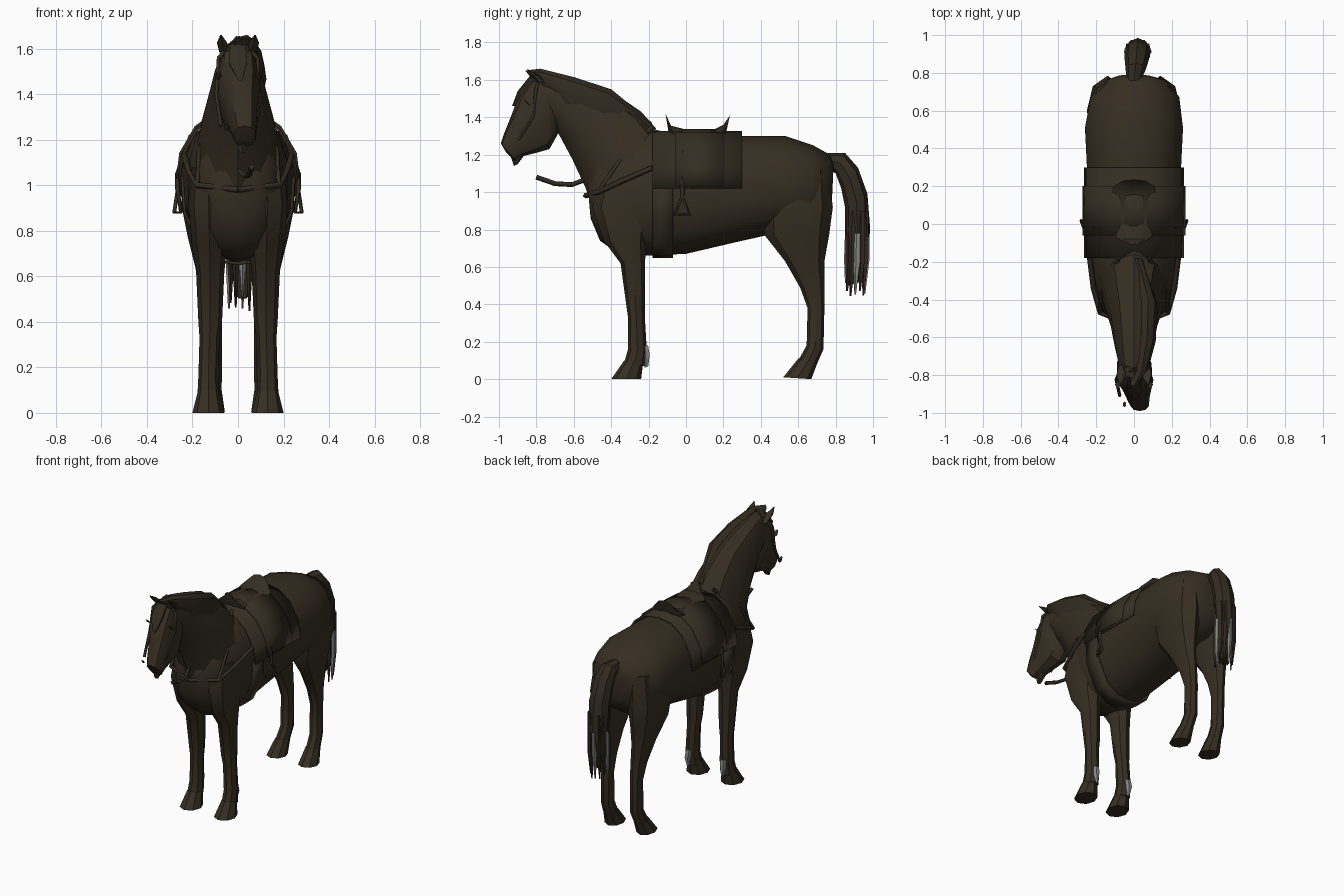
import bpy
import bmesh
import math
import random
from mathutils import Vector

random.seed(4)
default_cube = bpy.data.objects.get("Cube")
if default_cube:
    bpy.data.objects.remove(default_cube, do_unlink=True)


def make_material(name, colour):
    material = bpy.data.materials.new(name)
    material.use_nodes = True
    material.diffuse_color = (*colour, 1)
    shader = material.node_tree.nodes["Principled BSDF"]
    shader.inputs["Base Color"].default_value = (*colour, 1)
    shader.inputs["Roughness"].default_value = 0.9
    return material


coat = make_material("dark_brown_coat", (0.037, 0.027, 0.016))
leather = make_material("brown_leather", (0.035, 0.026, 0.016))
hair = make_material("dark_hair", (0.032, 0.024, 0.015))
pale = make_material("pale_grey_hair", (0.25, 0.25, 0.25))


def finish(name, bm, material, angle=38):
    """Turn a bmesh into a named, coloured object with sharp creases kept."""
    bmesh.ops.recalc_face_normals(bm, faces=bm.faces)
    mesh = bpy.data.meshes.new(name)
    bm.to_mesh(mesh)
    bm.free()
    mesh.materials.append(material)
    part = bpy.data.objects.new(name, mesh)
    bpy.context.collection.objects.link(part)
    bpy.ops.object.select_all(action='DESELECT')
    part.select_set(True)
    bpy.context.view_layer.objects.active = part
    bpy.ops.object.shade_smooth_by_angle(angle=math.radians(angle))
    return part


def rounded(value, power):
    return math.copysign(abs(value) ** power, value)


def loft(name, rings, material, sides=10, side=1, power=1):
    """Each ring: first (y, z), second (y, z), half width, x centre.
    A power below one makes the section boxier."""
    bm = bmesh.new()
    loops = []
    for y1, z1, y2, z2, width, centre in rings:
        first, second = Vector((0, y1, z1)), Vector((0, y2, z2))
        middle, axis = (first + second) / 2, (first - second) / 2
        loop = []
        for i in range(sides):
            turn = math.tau * i / sides
            point = middle + axis * rounded(math.cos(turn), power)
            point.x = side * (centre + width * rounded(math.sin(turn), power))
            loop.append(bm.verts.new(point))
        loops.append(loop)
    for a, b in zip(loops, loops[1:]):
        for i in range(sides):
            j = (i + 1) % sides
            bm.faces.new((a[i], a[j], b[j], b[i]))
    bm.faces.new(loops[0])
    bm.faces.new(loops[-1])
    return finish(name, bm, material)


def sheet(name, outline, start, end, material, thickness=.012):
    """A strip with an x-z outline, mirrored over the back and run along y."""
    bm = bmesh.new()
    arch = [(-x, z) for x, z in outline] + [p for p in reversed(outline) if p[0]]
    rows = [[bm.verts.new((x, y, z)) for x, z in arch] for y in (start, end)]
    for i in range(len(arch) - 1):
        bm.faces.new((rows[0][i], rows[0][i + 1], rows[1][i + 1], rows[1][i]))
    part = finish(name, bm, material)
    solid = part.modifiers.new("thickness", 'SOLIDIFY')
    solid.thickness = thickness
    solid.offset = 0
    return part


def strap(name, points, material, radius=0.011):
    curve = bpy.data.curves.new(name, 'CURVE')
    curve.dimensions = '3D'
    curve.bevel_depth = radius
    curve.bevel_resolution = 0
    curve.use_fill_caps = True
    spline = curve.splines.new('POLY')
    spline.points.add(len(points) - 1)
    for target, point in zip(spline.points, points):
        target.co = (*point, 1)
    curve.materials.append(material)
    part = bpy.data.objects.new(name, curve)
    bpy.context.collection.objects.link(part)
    return part


# Trunk, from chest to rump
loft("trunk", [
    (-.53, 1.08, -.51, .86, .09, 0), (-.47, 1.22, -.46, .74, .165, 0),
    (-.36, 1.3, -.36, .67, .2, 0), (-.2, 1.34, -.22, .66, .225, 0),
    (0, 1.3, 0, .67, .235, 0), (.3, 1.3, .3, .74, .255, 0),
    (.53, 1.3, .48, .78, .265, 0), (.68, 1.25, .66, .8, .24, .005),
    (.77, 1.2, .75, .86, .16, .01), (.79, 1.16, .78, .95, .08, 0),
], coat, 14, power=.9)

# Neck, from withers to poll
loft("neck", [
    (-.16, 1.34, -.48, .85, .19, 0), (-.24, 1.43, -.54, 1.03, .165, 0),
    (-.4, 1.54, -.61, 1.18, .13, 0), (-.58, 1.6, -.68, 1.31, .108, 0),
    (-.72, 1.64, -.72, 1.36, .09, 0), (-.83, 1.64, -.76, 1.4, .07, 0),
], coat)

# Head with jaw and muzzle
loft("head", [
    (-.76, 1.64, -.67, 1.42, .07, 0), (-.84, 1.6, -.68, 1.32, .095, 0),
    (-.89, 1.53, -.73, 1.23, .095, .005), (-.93, 1.42, -.8, 1.21, .073, .015),
    (-.97, 1.32, -.88, 1.19, .058, .025), (-.99, 1.26, -.91, 1.17, .05, .03),
    (-.96, 1.21, -.92, 1.17, .03, .03),
], coat, power=.85)
loft("chin", [(-.94, 1.2, -.84, 1.23, .04, .02), (-.92, 1.14, -.9, 1.15, .015, .02)],
     coat, 6)

# Crest hair and forelock
loft("mane", [
    (-.18, 1.37, -.21, 1.3, .03, .02), (-.4, 1.55, -.46, 1.38, .05, .075),
    (-.6, 1.615, -.64, 1.45, .045, .07), (-.78, 1.66, -.76, 1.54, .035, .04),
    (-.86, 1.65, -.82, 1.6, .02, 0),
], hair, 8)
loft("forelock", [(-.82, 1.64, -.78, 1.6, .04, 0), (-.9, 1.54, -.86, 1.53, .045, 0),
                  (-.93, 1.46, -.91, 1.46, .01, .01)], hair, 6)

for label, side in (("left", 1), ("right", -1)):
    # Ears, eyes and nostrils
    loft(label + "_ear", [(-.8, 1.59, -.74, 1.58, .025, .06),
                          (-.83, 1.63, -.78, 1.62, .025, .07),
                          (-.85, 1.66, -.84, 1.655, .004, .075)], coat, 6, side)
    loft(label + "_eye", [(-.87, 1.5, -.83, 1.46, .012, .085),
                          (-.855, 1.48, -.845, 1.47, .005, .095)], hair, 8, side)
    loft(label + "_nostril", [(-.97, 1.27, -.94, 1.24, .01, .05),
                              (-.96, 1.25, -.95, 1.24, .004, .055)], hair, 6, side)

    # Front leg
    loft(label + "_front_leg", [
        (-.46, 1.08, -.2, 1.08, .07, .13), (-.5, .92, -.18, .92, .09, .13),
        (-.44, .74, -.21, .74, .078, .125), (-.35, .62, -.22, .62, .062, .122),
        (-.32, .4, -.22, .4, .052, .122), (-.31, .33, -.22, .33, .044, .125),
        (-.31, .16, -.21, .16, .044, .13), (-.33, .09, -.22, .07, .048, .13),
    ], coat, 8, side)
    loft(label + "_front_hoof", [(-.33, .1, -.23, .08, .048, .13),
                                 (-.4, 0, -.24, 0, .07, .13)], coat, 8, side)
    loft(label + "_fetlock_tuft", [(-.23, .18, -.2, .18, .02, .13),
                                   (-.23, .12, -.19, .13, .02, .135),
                                   (-.22, .06, -.2, .07, .006, .13)], pale, 5, side)

    # Hind leg with thigh and hock
    loft(label + "_hind_leg", [
        (.48, 1.12, .76, 1.12, .09, .13), (.41, .92, .785, .92, .11, .14),
        (.42, .77, .765, .77, .085, .135), (.53, .63, .74, .63, .06, .125),
        (.61, .49, .74, .5, .045, .115), (.65, .38, .74, .38, .04, .11),
        (.645, .18, .735, .16, .04, .11), (.6, .1, .7, .08, .042, .115),
    ], coat, 8, side)
    loft(label + "_hind_hoof", [(.6, .11, .7, .08, .044, .115),
                                (.52, .01, .67, 0, .062, .12)], coat, 8, side)

    # Bridle, breast strap and stirrup
    strap(label + "_cheek_strap", [(0, -.77, 1.65), (side * .085, -.8, 1.56),
          (side * .095, -.82, 1.4), (side * .075, -.91, 1.26)], leather, .009)
    strap(label + "_breast_strap", [(side * .235, -.18, 1.13), (side * .215, -.34, 1.06),
          (side * .18, -.47, 1.0), (0, -.54, .98)], leather, .014)
    strap(label + "_shoulder_strap", [(side * .08, -.18, 1.35), (side * .17, -.36, 1.16),
          (side * .18, -.47, 1.0)], leather)
    strap(label + "_stirrup_leather", [(side * .205, -.02, 1.22), (side * .265, -.02, 1.05),
          (side * .265, -.02, .98)], leather)
    strap(label + "_stirrup", [(side * .265, -.02, .98), (side * .25, -.06, .88),
          (side * .28, .02, .88), (side * .265, -.02, .98)], leather, .009)

# Hanging rein
strap("rein", [(.06, -.8, 1.08), (.05, -.7, 1.045), (.03, -.61, 1.04),
               (0, -.53, 1.07)], leather, .013)

# Saddle cloth, girth and seat
side_outline = [(.258, 1.02), (.245, 1.13), (.18, 1.245), (.1, 1.305), (0, 1.322)]
sheet("saddle_cloth", side_outline, -.18, .3, leather)
sheet("saddle_flaps", [(x * 1.03, z + .01) for x, z in side_outline], -.06, .2, leather)
sheet("girth", [(.245, 1.04), (.235, .88), (.16, .72), (.08, .665), (0, .655)],
      -.18, -.07, leather)
loft("saddle_seat", [
    (-.11, 1.42, -.09, 1.3, .035, 0), (-.08, 1.355, -.06, 1.27, .1, 0),
    (0, 1.335, 0, 1.26, .11, 0), (.15, 1.335, .15, 1.26, .12, 0),
    (.2, 1.36, .19, 1.27, .115, 0), (.235, 1.41, .21, 1.3, .07, 0),
], leather)

# Tail with loose locks, some of them pale
loft("tail", [
    (.76, 1.21, .77, 1.12, .04, 0), (.85, 1.21, .8, 1.1, .055, .01),
    (.92, 1.13, .83, 1.02, .065, .015), (.97, .99, .85, .92, .07, .02),
    (.985, .8, .85, .78, .065, .02), (.965, .62, .86, .62, .05, .02),
    (.93, .52, .87, .5, .025, .02),
], hair, 8)
for i in range(12):
    turn = math.tau * i / 12
    x, y = .02 + .06 * math.sin(turn), .91 + .05 * math.cos(turn)
    low = random.uniform(.44, .52)
    is_pale = i % 3 == 0
    top = .78 if is_pale else .9
    loft("pale_lock" if is_pale else "dark_lock",
         [(y - .01, top, y + .025, top, .012, x), (y - .015, .64, y + .025, .64, .014, x),
          (y - .01, low, y, low, .004, x)], pale if is_pale else hair, 5)
